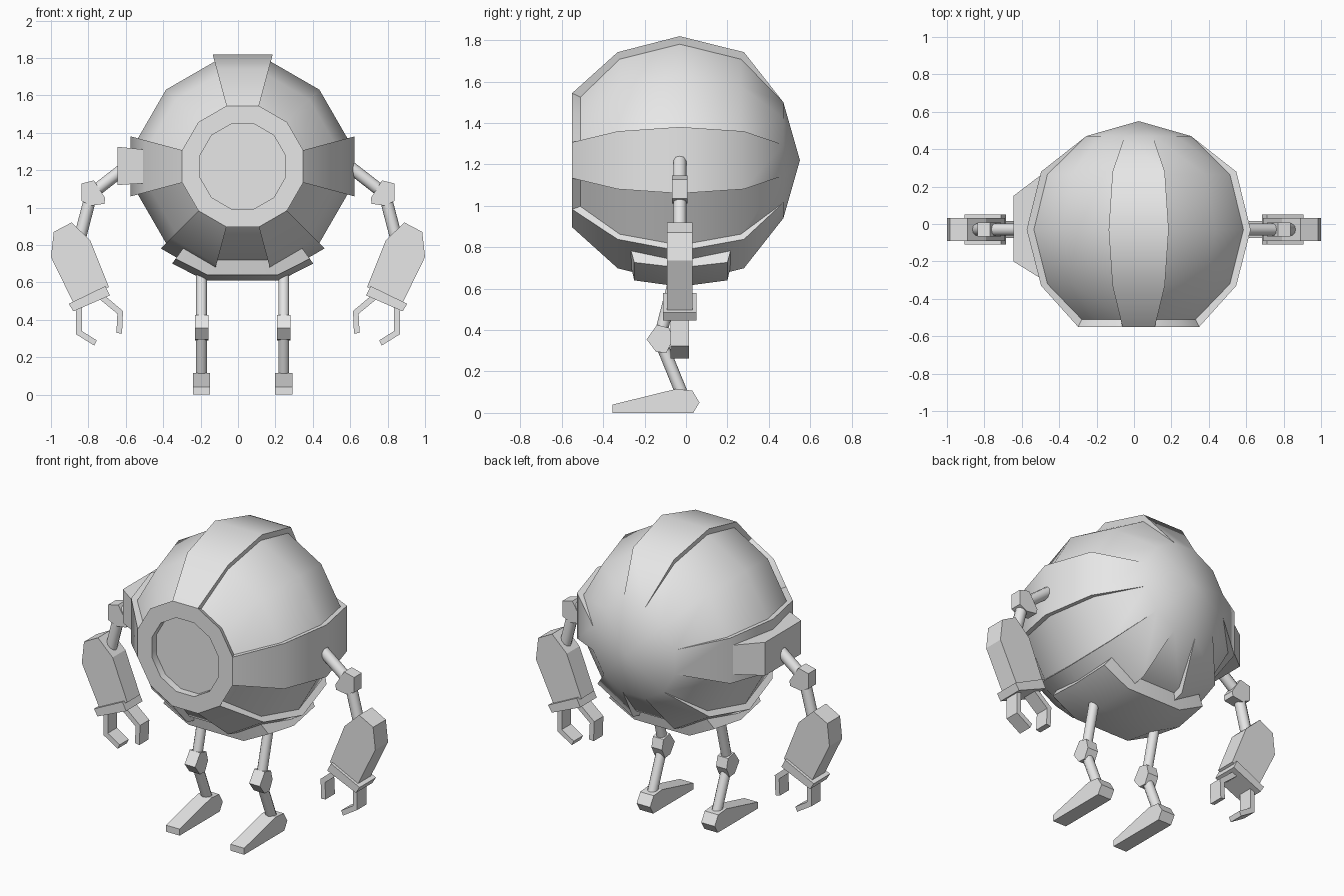
import bpy, bmesh, math
from mathutils import Vector

if "Cube" in bpy.data.objects:
    bpy.data.objects.remove(bpy.data.objects["Cube"])

grey = bpy.data.materials.new("light_grey")
grey.diffuse_color = (0.8, 0.8, 0.8, 1)
grey.use_nodes = True
grey.node_tree.nodes["Principled BSDF"].inputs["Base Color"].default_value = grey.diffuse_color
CX, CZ = 0.025, 1.22          # body axis
ARM_Y = -0.03


def finish(name, bm, smooth=None):
    bmesh.ops.remove_doubles(bm, verts=bm.verts, dist=1e-5)
    bmesh.ops.recalc_face_normals(bm, faces=bm.faces)
    me = bpy.data.meshes.new(name)
    bm.to_mesh(me)
    bm.free()
    me.materials.append(grey)
    ob = bpy.data.objects.new(name, me)
    bpy.context.collection.objects.link(ob)
    if smooth:
        bpy.ops.object.select_all(action='DESELECT')
        ob.select_set(True)
        bpy.context.view_layer.objects.active = ob
        bpy.ops.object.shade_smooth_by_angle(angle=math.radians(smooth))
    return ob


def polar(deg, r, y):
    a = math.radians(deg)
    return (CX + r * math.cos(a), y, CZ + r * math.sin(a))


def prism(name, points, axis, centre, half):
    """Extrude a profile; axis 'y' takes (x, z) points, axis 'x' takes (y, z)."""
    bm = bmesh.new()
    rings = []
    for d in (centre - half, centre + half):
        rings.append([bm.verts.new((p, d, q) if axis == 'y' else (d, p, q)) for p, q in points])
    n = len(points)
    for ring in rings:
        bm.faces.new(ring)
    for i in range(n):
        j = (i + 1) % n
        bm.faces.new((rings[0][i], rings[0][j], rings[1][j], rings[1][i]))
    return finish(name, bm)


def rod(name, a, b, r):
    a, b = Vector(a), Vector(b)
    bm = bmesh.new()
    bmesh.ops.create_cone(bm, cap_ends=True, segments=10, radius1=r, radius2=r, depth=(b - a).length)
    rot = (b - a).to_track_quat('Z', 'Y').to_matrix().to_4x4()
    rot.translation = (a + b) / 2
    bm.transform(rot)
    return finish(name, bm, 40)


# Round body: 12 sides about y, raised bands that fade out at the back
RAISED = [(-0.55, 0.335), (-0.33, 0.54), (-0.03, 0.62), (0.28, 0.54), (0.47, 0.29)]
SUNKEN = [(-0.51, 0.315), (-0.32, 0.505), (-0.03, 0.58), (0.265, 0.505), (0.47, 0.29)]
BANDS = {0, 3, 6, 8, 10}      # segment index * 30 degrees is its centre
bm = bmesh.new()
high = [[bm.verts.new(polar(30 * i - 15, r, y)) for y, r in RAISED] for i in range(12)]
low = [[bm.verts.new(polar(30 * i - 15, r, y)) for y, r in SUNKEN[:4]] + [high[i][4]]
       for i in range(12)]
rim = [bm.verts.new(polar(30 * i - 15, 0.235, -0.55)) for i in range(12)]
floor = [bm.verts.new(polar(30 * i - 15, 0.235, -0.505)) for i in range(12)]
back = bm.verts.new((CX, 0.55, CZ))
for i in range(12):
    j = (i + 1) % 12
    skin = high if i in BANDS else low
    for k in range(4):
        bm.faces.new((skin[i][k], skin[j][k], skin[j][k + 1], skin[i][k + 1]))
    bm.faces.new((skin[i][4], skin[j][4], back))
    # step between a raised band and its sunken neighbour
    if (i in BANDS) != ((i - 1) % 12 in BANDS):
        for k in range(3):
            bm.faces.new((high[i][k], high[i][k + 1], low[i][k + 1], low[i][k]))
        bm.faces.new((high[i][3], high[i][4], low[i][3]))
    # front ring with its edge and recess
    if i not in BANDS:
        bm.faces.new((high[i][0], high[j][0], low[j][0], low[i][0]))
    bm.faces.new((high[i][0], high[j][0], rim[j], rim[i]))
    bm.faces.new((rim[i], rim[j], floor[j], floor[i]))
bm.faces.new(floor)
finish("body", bm, 38)

# Curved hip plate under the body
bm = bmesh.new()
angles = (-126, -108, -72, -54)
outer = [(-0.25, 0.61), (-0.03, 0.642), (0.2, 0.61)]
inner = [(-0.27, 0.52), (-0.03, 0.555), (0.22, 0.52)]
o = [[bm.verts.new(polar(a, r, y)) for y, r in outer] for a in angles]
n = [[bm.verts.new(polar(a, r, y)) for y, r in inner] for a in angles]
for i in range(3):
    for k in range(2):
        for g in (o, n):
            bm.faces.new((g[i][k], g[i + 1][k], g[i + 1][k + 1], g[i][k + 1]))
    for k in (0, 2):
        bm.faces.new((o[i][k], o[i + 1][k], n[i + 1][k], n[i][k]))
for i in (0, 3):
    for k in range(2):
        bm.faces.new((o[i][k], o[i][k + 1], n[i][k + 1], n[i][k]))
finish("hip_plate", bm, 30)

# Tapered box on one side of the body
bm = bmesh.new()
rings = []
for x, y0, y1, z0, z1 in ((-0.645, -0.2, 0.15, 1.12, 1.325), (-0.5, -0.29, 0.26, 1.13, 1.31)):
    rings.append([bm.verts.new((x, y, z)) for y, z in ((y0, z0), (y1, z0), (y1, z1), (y0, z1))])
    bm.faces.new(rings[-1])
for i in range(4):
    j = (i + 1) % 4
    bm.faces.new((rings[0][i], rings[0][j], rings[1][j], rings[1][i]))
finish("side_box", bm)

# Arms, mirrored left and right: profiles in x, z
ARM_PARTS = {
    "elbow": (0.037, [(0.71, 1.05), (0.715, 1.02), (0.785, 1.01), (0.838, 1.035),
                      (0.838, 1.128), (0.77, 1.145)]),
    "forearm": (0.062, [(0.79, 0.825), (0.89, 0.92), (0.985, 0.87), (1.0, 0.735),
                        (0.88, 0.49), (0.69, 0.575)]),
    "cuff": (0.08, [(0.905, 0.485), (0.71, 0.58), (0.685, 0.53), (0.88, 0.445)]),
    "outer_finger": (0.045, [(0.865, 0.47), (0.835, 0.47), (0.835, 0.34), (0.755, 0.29),
                             (0.768, 0.262), (0.865, 0.322)]),
    "inner_finger": (0.045, [(0.72, 0.535), (0.615, 0.447), (0.62, 0.325), (0.65, 0.33),
                             (0.645, 0.432), (0.74, 0.51)]),
}
for s, side in ((-1, "left"), (1, "right")):
    for part, (half, pts) in ARM_PARTS.items():
        prism(f"{side}_{part}", [(s * x, z) for x, z in pts], 'y', ARM_Y, half)
    rod(f"{side}_upper_arm", (s * 0.55, ARM_Y, 1.255), (s * 0.775, ARM_Y, 1.08), 0.033)
    rod(f"{side}_lower_arm", (s * 0.785, ARM_Y, 1.07), (s * 0.85, ARM_Y, 0.82), 0.033)

# Legs: profiles in y, z
KNEE = [(-0.19, 0.355), (-0.14, 0.425), (-0.08, 0.41), (-0.065, 0.35), (-0.095, 0.29), (-0.145, 0.295)]
FOOT = [(-0.355, 0), (-0.355, 0.04), (-0.05, 0.115), (0.03, 0.108), (0.065, 0.05), (0.035, 0)]
for x, side in ((-0.195, "left"), (0.245, "right")):
    rod(f"{side}_thigh", (x, -0.035, 0.72), (x, -0.125, 0.37), 0.03)
    rod(f"{side}_shin", (x, -0.125, 0.35), (x, -0.015, 0.08), 0.03)
    prism(f"{side}_knee", KNEE, 'x', x, 0.036)
    prism(f"{side}_foot", FOOT, 'x', x, 0.046)
